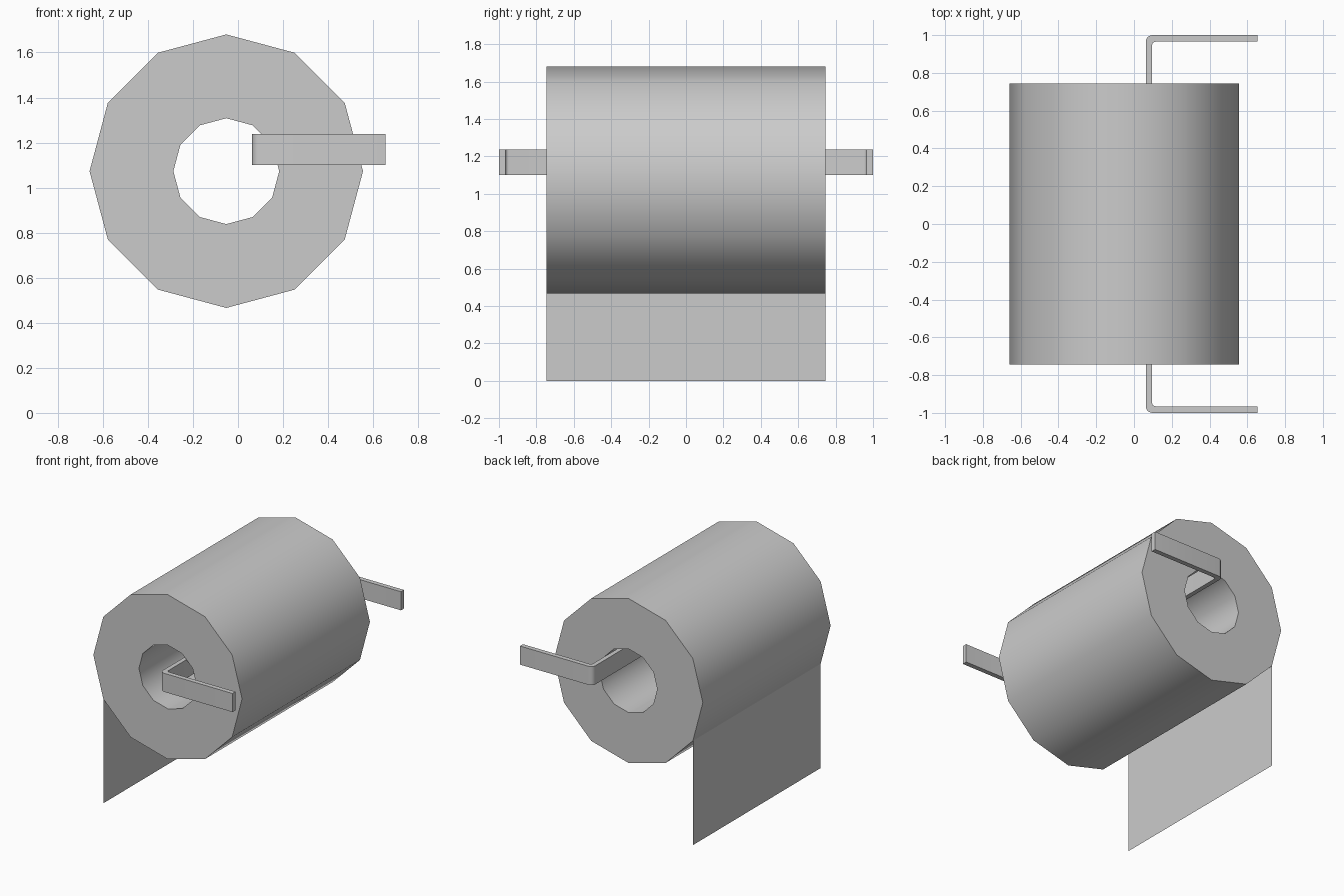
import bpy, bmesh
from math import sin, cos, pi

if "Cube" in bpy.data.objects:
    bpy.data.objects.remove(bpy.data.objects["Cube"])

CX, CZ, HALF = -0.052, 1.073, 0.745     # roll axis and half length
R_OUT, R_IN, SIDES = 0.607, 0.235, 12


def finish(bm, name, smooth=None):
    bmesh.ops.recalc_face_normals(bm, faces=bm.faces)
    mesh = bpy.data.meshes.new(name)
    bm.to_mesh(mesh)
    bm.free()
    ob = bpy.data.objects.new(name, mesh)
    bpy.context.collection.objects.link(ob)
    if smooth:
        bpy.ops.object.select_all(action='DESELECT')
        ob.select_set(True)
        bpy.context.view_layer.objects.active = ob
        bpy.ops.object.shade_smooth_by_angle(angle=smooth)
    return ob


def bridge(bm, loops, closed):
    """Join successive point loops with quads; closed also joins last to first."""
    rows = [[bm.verts.new(p) for p in loop] for loop in loops]
    pairs = list(zip(rows, rows[1:])) + ([(rows[-1], rows[0])] if closed else [])
    for a, b in pairs:
        for i in range(len(a)):
            j = (i + 1) % len(a)
            bm.faces.new((a[i], a[j], b[j], b[i]))
    return rows


# Paper roll: a rectangular section swept around the y axis
bm = bmesh.new()
section = [(R_OUT, -HALF), (R_OUT, HALF), (R_IN, HALF), (R_IN, -HALF)]
bridge(bm, [[(CX + r * sin(2 * pi * k / SIDES), y, CZ + r * cos(2 * pi * k / SIDES))
             for r, y in section] for k in range(SIDES)], closed=True)
finish(bm, "paper_roll", smooth=pi / 4)

# Hanging sheet: single face dropping from the lower back facet edge
bm = bmesh.new()
x, z = CX - R_OUT * sin(pi / 3), CZ - R_OUT * cos(pi / 3)
bm.faces.new([bm.verts.new(p) for p in
              ((x, -HALF, 0), (x, HALF, 0), (x, HALF, z), (x, -HALF, z))])
finish(bm, "hanging_sheet")

# Holder: flat bar bent into a U, rounded at both corners
X0, X1, XEND, T = 0.063, 0.096, 0.655, 0.035
RO, RI, STEPS = 0.035, 0.018, 5
half_path = []                           # (outer, inner) points from corner to tip
for i in range(STEPS + 1):
    a = pi / 2 * i / STEPS
    half_path.append(((X0 + RO * (1 - cos(a)), 1 - RO * (1 - sin(a))),
                      (X1 + RI * (1 - cos(a)), 1 - T - RI * (1 - sin(a)))))
half_path.append(((XEND, 1), (XEND, 1 - T)))
path = [tuple((px, -py) for px, py in pair) for pair in reversed(half_path)] + half_path
bm = bmesh.new()
rows = bridge(bm, [[(*o, 1.10), (*o, 1.237), (*n, 1.237), (*n, 1.10)] for o, n in path],
              closed=False)
bm.faces.new(rows[0])
bm.faces.new(rows[-1])
finish(bm, "holder_bar", smooth=pi / 6)
